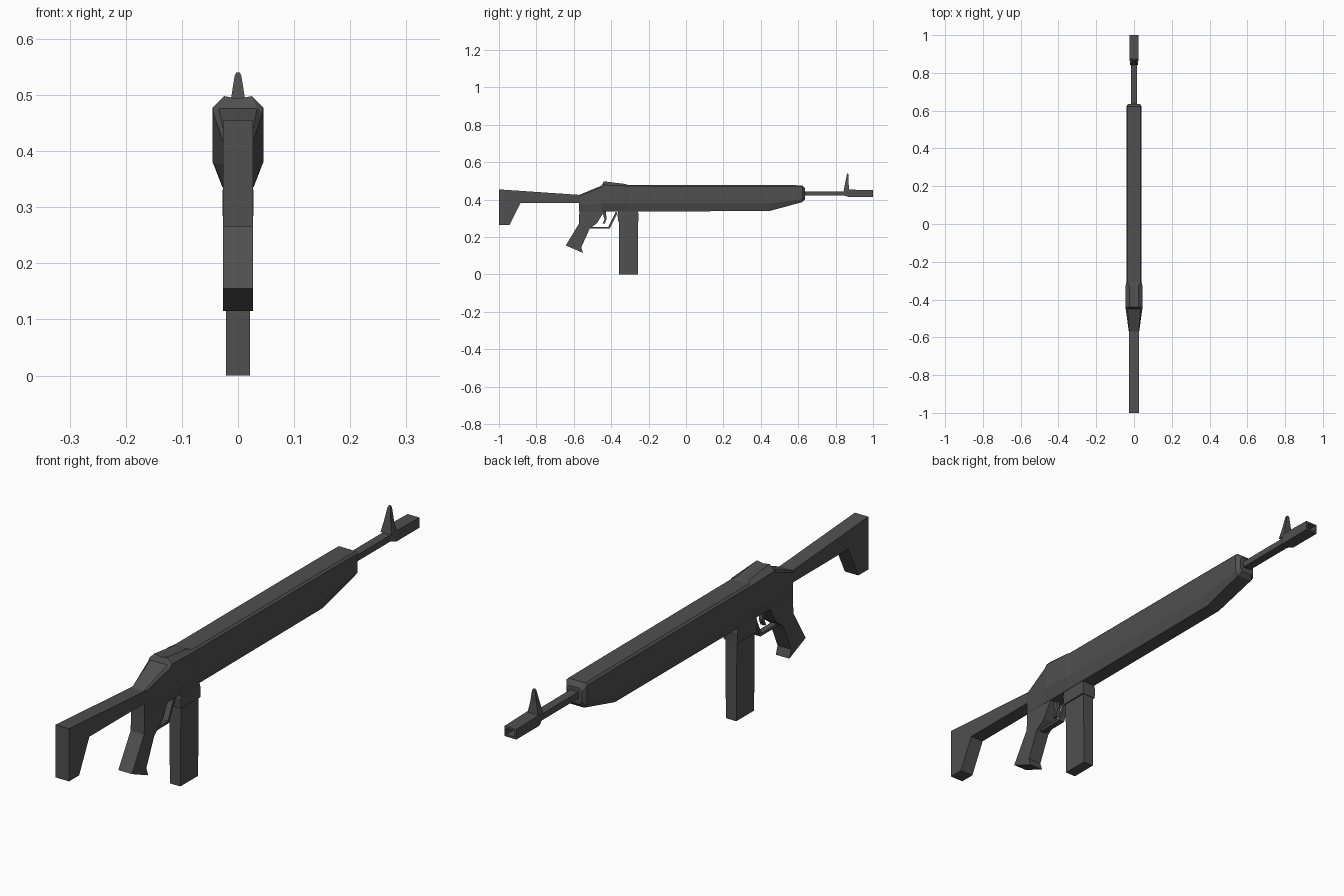
import bpy, bmesh
from mathutils import Vector

if "Cube" in bpy.data.objects:
    bpy.data.objects.remove(bpy.data.objects["Cube"])


def finish(name, bm):
    bmesh.ops.recalc_face_normals(bm, faces=bm.faces)
    me = bpy.data.meshes.new(name)
    bm.to_mesh(me)
    bm.free()
    ob = bpy.data.objects.new(name, me)
    bpy.context.collection.objects.link(ob)
    mat = bpy.data.materials.get("dark_metal") or bpy.data.materials.new("dark_metal")
    mat.diffuse_color = (0.08, 0.08, 0.08, 1)
    mat.use_nodes = True
    mat.node_tree.nodes["Principled BSDF"].inputs["Base Color"].default_value = mat.diffuse_color
    me.materials.append(mat)
    return ob


def plate(name, profile, half):
    """Side profile (y, z) extruded across x."""
    bm = bmesh.new()
    face = bm.faces.new([bm.verts.new((-half, y, z)) for y, z in profile])
    ext = bmesh.ops.extrude_face_region(bm, geom=[face])
    verts = [v for v in ext["geom"] if isinstance(v, bmesh.types.BMVert)]
    bmesh.ops.translate(bm, verts=verts, vec=(2 * half, 0, 0))
    return finish(name, bm)


def loft(name, sections):
    """Skin matching closed rings of points, capping both ends."""
    bm = bmesh.new()
    rings = [[bm.verts.new(p) for p in s] for s in sections]
    n = len(rings[0])
    for a, b in zip(rings, rings[1:]):
        for i in range(n):
            j = (i + 1) % n
            bm.faces.new((a[i], a[j], b[j], b[i]))
    bm.faces.new(rings[0])
    bm.faces.new(rings[-1])
    return finish(name, bm)


def body_ring(y, tw, zc, zt, sw, zu, zl, bw, zb):
    right = [(tw, zt), (sw, zu), (sw, zl), (bw, zb)]
    left = [(-x, z) for x, z in reversed(right)]
    return [(x, y, z) for x, z in [(0, zc)] + right + left]


def rect_y(y, hw, z0, z1):
    return [(-hw, y, z0), (hw, y, z0), (hw, y, z1), (-hw, y, z1)]


def rect_z(z, hw, y0, y1):
    return [(-hw, y0, z), (hw, y0, z), (hw, y1, z), (-hw, y1, z)]


# Receiver and handguard: one lofted body with the rear sight hump
loft("receiver_and_handguard", [body_ring(*s) for s in (
    (-0.572, .024, .425, .425, .027, .418, .375, .027, .337),
    (-0.450, .034, .476, .476, .044, .468, .380, .028, .336),
    (-0.440, .025, .493, .498, .045, .478, .380, .028, .336),
    (-0.325, .025, .481, .484, .044, .474, .380, .028, .336),
    (-0.310, .034, .479, .479, .041, .472, .380, .028, .337),
    (0.445, .034, .478, .478, .041, .471, .380, .028, .339),
    (0.622, .034, .477, .477, .041, .470, .402, .030, .387),
    (0.636, .022, .460, .460, .030, .452, .415, .022, .402))])

# Stock
plate("stock", [(-1, .455), (-.56, .425), (-.56, .382), (-.885, .382),
                (-.943, .265), (-1, .265)], .027)

# Pistol grip
plate("pistol_grip", [(-.568, .39), (-.573, .27), (-.643, .155), (-.55, .115),
                      (-.56, .145), (-.515, .245), (-.475, .275), (-.433, .345),
                      (-.433, .39)], .027)

# Trigger guard and trigger
plate("trigger_guard", [(-.52, .255), (-.515, .245), (-.408, .245), (-.366, .33),
                        (-.376, .335), (-.415, .254)], .011)
plate("trigger", [(-.45, .345), (-.436, .295), (-.446, .272), (-.434, .274),
                  (-.424, .297), (-.43, .345)], .007)

# Magazine well and magazine
loft("magazine_well", [rect_z(.284, .028, -.363, -.255),
                       rect_z(.32, .028, -.366, -.253),
                       rect_z(.345, .026, -.360, -.260)])
loft("magazine", [rect_z(0, .021, -.358, -.257), rect_z(.30, .023, -.358, -.257)])

# Barrel
loft("barrel", [rect_y(.62, .016, .422, .445), rect_y(.865, .016, .422, .445)])

# Muzzle with flared rear and hollow bore
loft("muzzle", [rect_y(.845, .016, .422, .450), rect_y(.868, .024, .415, .454),
                rect_y(1, .024, .415, .451), rect_y(1, .017, .422, .444),
                rect_y(.95, .017, .422, .444)])

# Front sight: tapering post
loft("front_sight", [[(-w, y0, z), (w, y0, z), (w, y1, z), (-w, y1, z)]
                     for z, w, y0, y1 in ((.447, .022, .843, .873),
                                          (.490, .013, .851, .869),
                                          (.534, .006, .860, .868),
                                          (.540, .003, .862, .867))])
